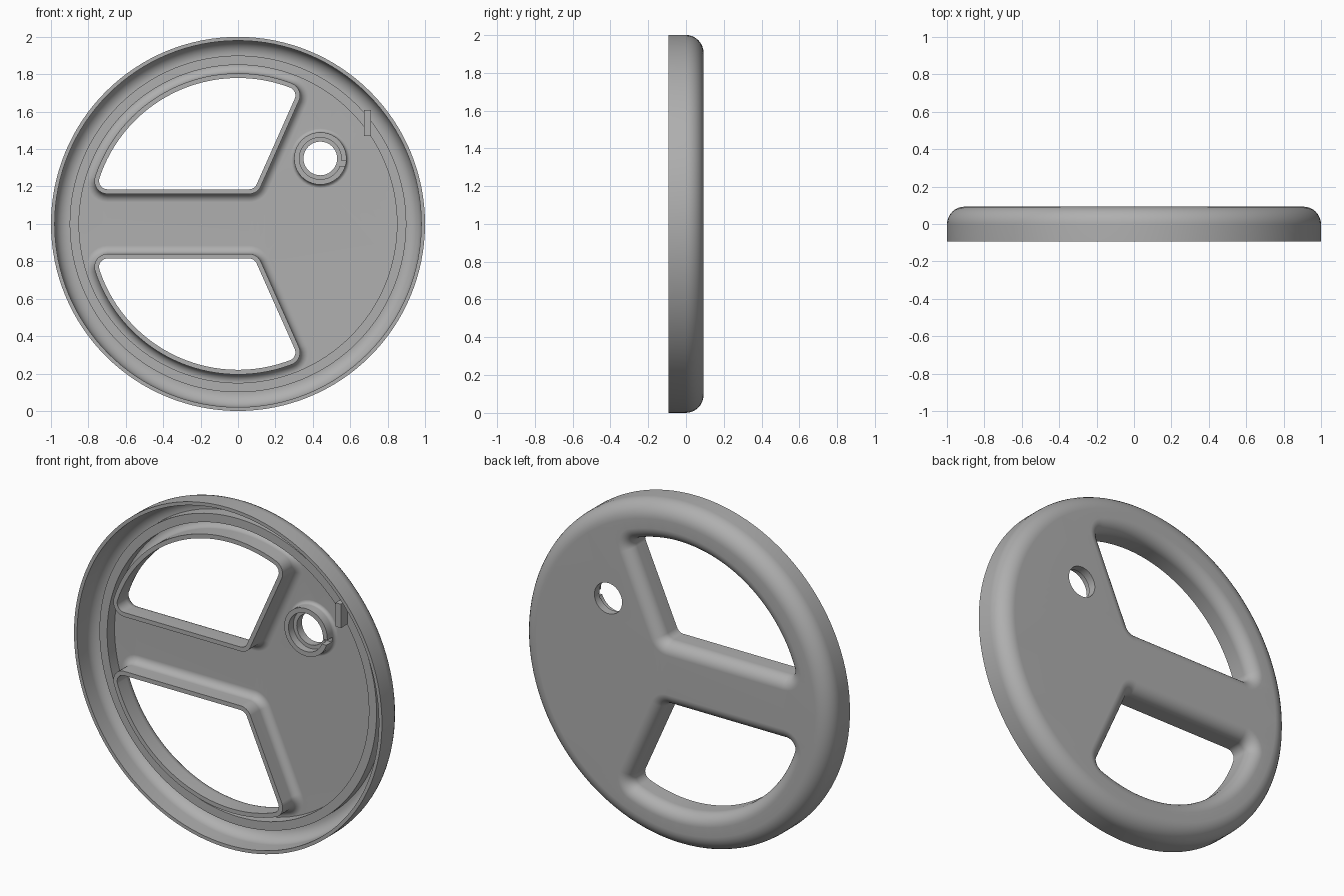
import bpy, bmesh
from math import sin, cos, pi, sqrt, atan2, radians
from mathutils import Vector

cube = bpy.data.objects.get("Cube")
if cube:
    bpy.data.objects.remove(cube, do_unlink=True)

grey = bpy.data.materials.new("mid_grey")
grey.use_nodes = True
colour = (0.43, 0.43, 0.43, 1)
grey.diffuse_color = colour
bsdf = grey.node_tree.nodes["Principled BSDF"]
bsdf.inputs["Base Color"].default_value = colour
bsdf.inputs["Roughness"].default_value = 0.6

BACK, FRONT, FLOOR = 0.093, -0.093, 0.069   # depths along y
LIP = -0.06                                 # front edge of the window walls


def arc(cx, cz, r, a0, a1, n):
    return [(cx + r * cos(a0 + (a1 - a0) * i / n), cz + r * sin(a0 + (a1 - a0) * i / n))
            for i in range(n + 1)]


def circle(cx, cz, r, n):
    return arc(cx, cz, r, 0, 2 * pi, n)[:-1]


def window(d, mirror=1):
    """Rounded window outline, grown outwards by d."""
    R, low, r, k = 0.78, 0.185, 0.045, 0.005
    slant = radians(-24)
    n = Vector((cos(slant), sin(slant)))
    u = Vector((-n.y, n.x))
    z = low + r
    c2 = ((k - r - n.y * z) / n.x, z)
    c3 = n * (k - r) + u * sqrt((R - r) ** 2 - (k - r) ** 2)
    c1 = (-sqrt((R - r) ** 2 - z * z), z)
    a3, a1 = atan2(c3.y, c3.x), atan2(c1[1], c1[0])
    pts = arc(*c2, r + d, -pi / 2, slant, 8)
    pts += arc(c3.x, c3.y, r + d, slant, a3, 8)
    pts += arc(0, 0, R + d, a3, a1, 48)[1:-1]
    pts += arc(*c1, r + d, a1, 1.5 * pi, 8)
    return [(x, mirror * v) for x, v in pts]


def wall_profile(radius, wall, front):
    """Back fillet, wall, front lip, inner wall and inner fillet as (offset, y)."""
    steps = [i * pi / 16 for i in range(9)]
    y = BACK - radius
    outer = [(radius - radius * sin(a), y + radius * cos(a)) for a in steps]
    ri = radius - wall
    yi = FLOOR - ri
    inner = [(radius - ri * cos(a), yi + ri * sin(a)) for a in steps]
    return outer + [(0, front), (wall, front)] + inner


def sweep(bm, outline, profile, closed=False):
    """Skin an outline function along a profile; returns first and last loops."""
    loops = [[bm.verts.new((x, y, 1 + z)) for x, z in outline(d)] for d, y in profile]
    pairs = list(zip(loops, loops[1:]))
    if closed:
        pairs.append((loops[-1], loops[0]))
    for a, b in pairs:
        for i in range(len(a)):
            j = (i + 1) % len(a)
            bm.faces.new((a[i], a[j], b[j], b[i]))
    return loops[0], loops[-1]


def finish(bm, name, smooth=True):
    bmesh.ops.recalc_face_normals(bm, faces=bm.faces[:])
    mesh = bpy.data.meshes.new(name)
    bm.to_mesh(mesh)
    bm.free()
    mesh.materials.append(grey)
    ob = bpy.data.objects.new(name, mesh)
    bpy.context.collection.objects.link(ob)
    bpy.ops.object.select_all(action='DESELECT')
    ob.select_set(True)
    bpy.context.view_layer.objects.active = ob
    if smooth:
        bpy.ops.object.shade_smooth_by_angle(angle=radians(30))
    return ob


def box(name, lo, hi):
    bm = bmesh.new()
    bmesh.ops.create_cube(bm, size=1)
    for v in bm.verts:
        v.co = [l + (h - l) * (c + 0.5) for l, h, c in zip(lo, hi, v.co)]
    return finish(bm, name, smooth=False)


# Hollow wheel shell with two windows and a bored boss
bx, bz = 0.44, 0.35
fillet = [(0.16 - 0.02 * cos(a * pi / 8), FLOOR - 0.02 + 0.02 * sin(a * pi / 8)) for a in range(5)]
boss = [(0.09, BACK), (0.09, 0.045), (0.112, 0.045), (0.112, 0), (0.14, 0)] + fillet
bm = bmesh.new()
edge_loops = [
    sweep(bm, lambda d: circle(0, 0, 1 - d, 128), wall_profile(0.095, 0.02, FRONT)),
    sweep(bm, lambda d: window(d), wall_profile(0.07, 0.025, LIP)),
    sweep(bm, lambda d: window(d, -1), wall_profile(0.07, 0.025, LIP)),
    sweep(bm, lambda d: circle(bx, bz, d, 40), boss),
]
# Flat back plate and inner floor
for side, facing in ((0, 1), (1, -1)):
    edges = [bm.edges.get((lp[side][i - 1], lp[side][i]))
             for lp in edge_loops for i in range(len(lp[side]))]
    bmesh.ops.triangle_fill(bm, use_beauty=True, use_dissolve=False,
                            edges=edges, normal=(0, facing, 0))
shell = finish(bm, "wheel_shell", smooth=False)

# Slot through the boss wall
cutter = box("boss_slot_cutter", (0.51, -0.02, 1.31), (0.61, 0.05, 1.34))
cutter.hide_render = True
cut = shell.modifiers.new("slot", 'BOOLEAN')
cut.operation = 'DIFFERENCE'
cut.solver = 'EXACT'
cut.object = cutter
bpy.ops.object.select_all(action='DESELECT')
shell.select_set(True)
bpy.context.view_layer.objects.active = shell
bpy.ops.object.modifier_apply(modifier="slot")
bpy.data.objects.remove(cutter, do_unlink=True)
bpy.ops.object.shade_smooth_by_angle(angle=radians(30))
weighted = shell.modifiers.new("weighted_normals", 'WEIGHTED_NORMAL')
weighted.keep_sharp = True

# Raised ring on the inner floor
bm = bmesh.new()
sweep(bm, lambda d: circle(0, 0, d, 128),
      [(0.85, 0.075), (0.85, 0), (0.9, 0), (0.9, 0.075)], closed=True)
finish(bm, "inner_ring")

# Small stop tab across the ring
box("stop_tab", (0.675, -0.06, 1.47), (0.71, 0.075, 1.61))
